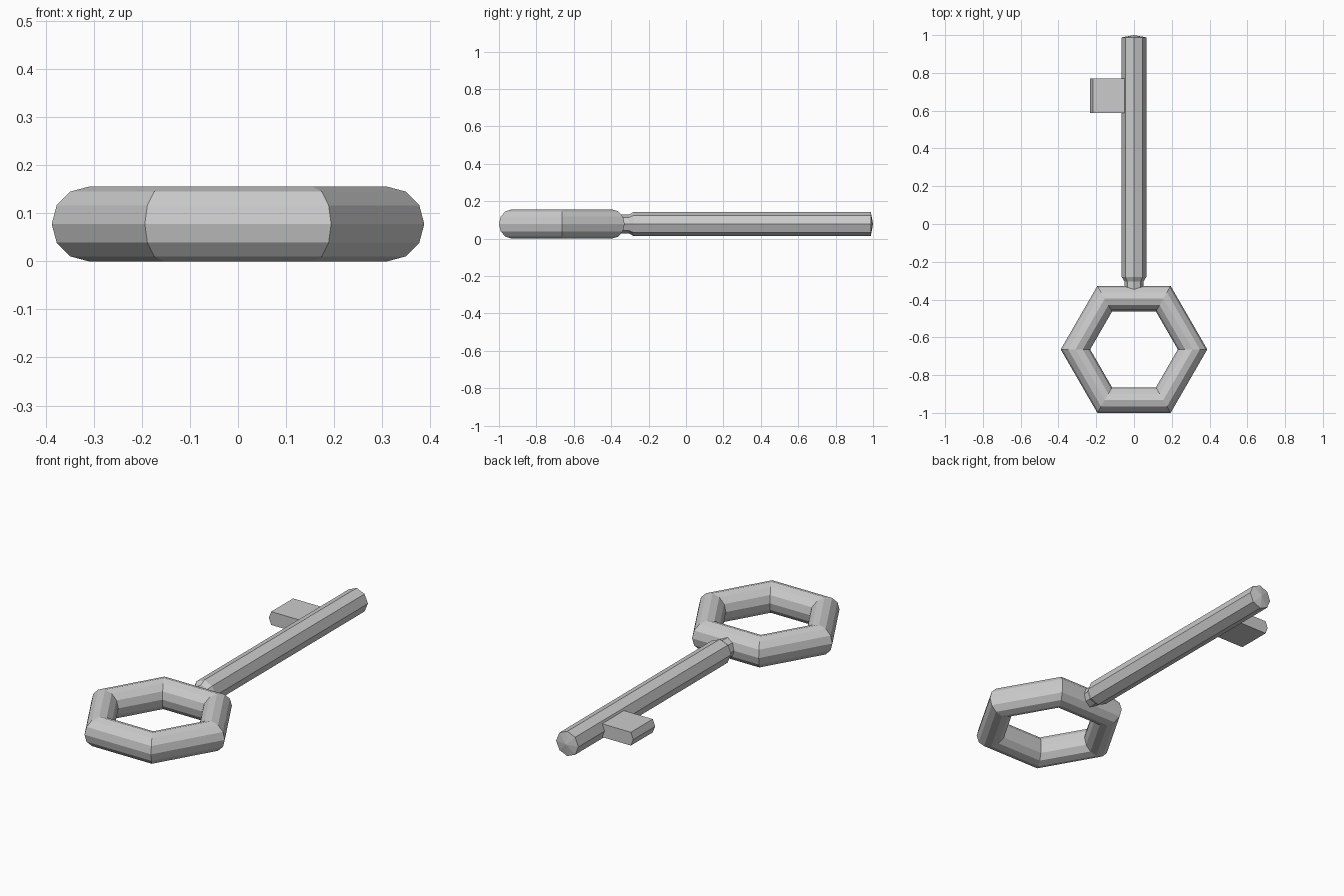
import bpy
import bmesh
from math import cos, sin, tau

if "Cube" in bpy.data.objects:
    bpy.data.objects.remove(bpy.data.objects["Cube"])

MID_Z = 0.078

# Single grey metal colour
grey = bpy.data.materials.new("grey_metal")
grey.use_nodes = True
colour = (0.6, 0.6, 0.6, 1)
grey.diffuse_color = colour
grey.node_tree.nodes["Principled BSDF"].inputs["Base Color"].default_value = colour


def add_object(name, bm):
    bmesh.ops.recalc_face_normals(bm, faces=bm.faces)
    mesh = bpy.data.meshes.new(name)
    bm.to_mesh(mesh)
    bm.free()
    mesh.materials.append(grey)
    obj = bpy.data.objects.new(name, mesh)
    bpy.context.collection.objects.link(obj)
    return obj


# Six-sided ring handle
bpy.ops.mesh.primitive_torus_add(
    major_segments=6, minor_segments=12, major_radius=0.31,
    minor_radius=MID_Z, location=(0, -0.664, MID_Z))
ring = bpy.context.object
ring.name = "ring_handle"
ring.data.materials.clear()
ring.data.materials.append(grey)

# Eight-sided shaft with a narrow neck and a shallow pointed tip
bm = bmesh.new()
SIDES = 8
loops = []
for y, radius in [(-0.36, 0.05), (-0.305, 0.05), (-0.28, 0.065), (0.988, 0.065)]:
    loops.append([bm.verts.new((radius * cos(tau * i / SIDES), y,
                                MID_Z + radius * sin(tau * i / SIDES)))
                  for i in range(SIDES)])
for a, b in zip(loops, loops[1:]):
    for i in range(SIDES):
        j = (i + 1) % SIDES
        bm.faces.new((a[i], a[j], b[j], b[i]))
bm.faces.new(loops[0])
tip = bm.verts.new((0, 1.0, MID_Z))
for i in range(SIDES):
    bm.faces.new((loops[-1][i], loops[-1][(i + 1) % SIDES], tip))
add_object("shaft", bm)

# Bit with a ridged outer edge
bm = bmesh.new()
profile = [(-0.03, 0.035), (-0.218, 0.035), (-0.232, 0), (-0.218, -0.035), (-0.03, -0.035)]
face = bm.faces.new([bm.verts.new((x, 0.588, MID_Z + z)) for x, z in profile])
result = bmesh.ops.extrude_face_region(bm, geom=[face])
moved = [v for v in result["geom"] if isinstance(v, bmesh.types.BMVert)]
bmesh.ops.translate(bm, verts=moved, vec=(0, 0.182, 0))
if not face.is_valid or len(bm.faces) < 7:
    bm.faces.new([v for v in bm.verts if v not in moved])
add_object("bit", bm)
